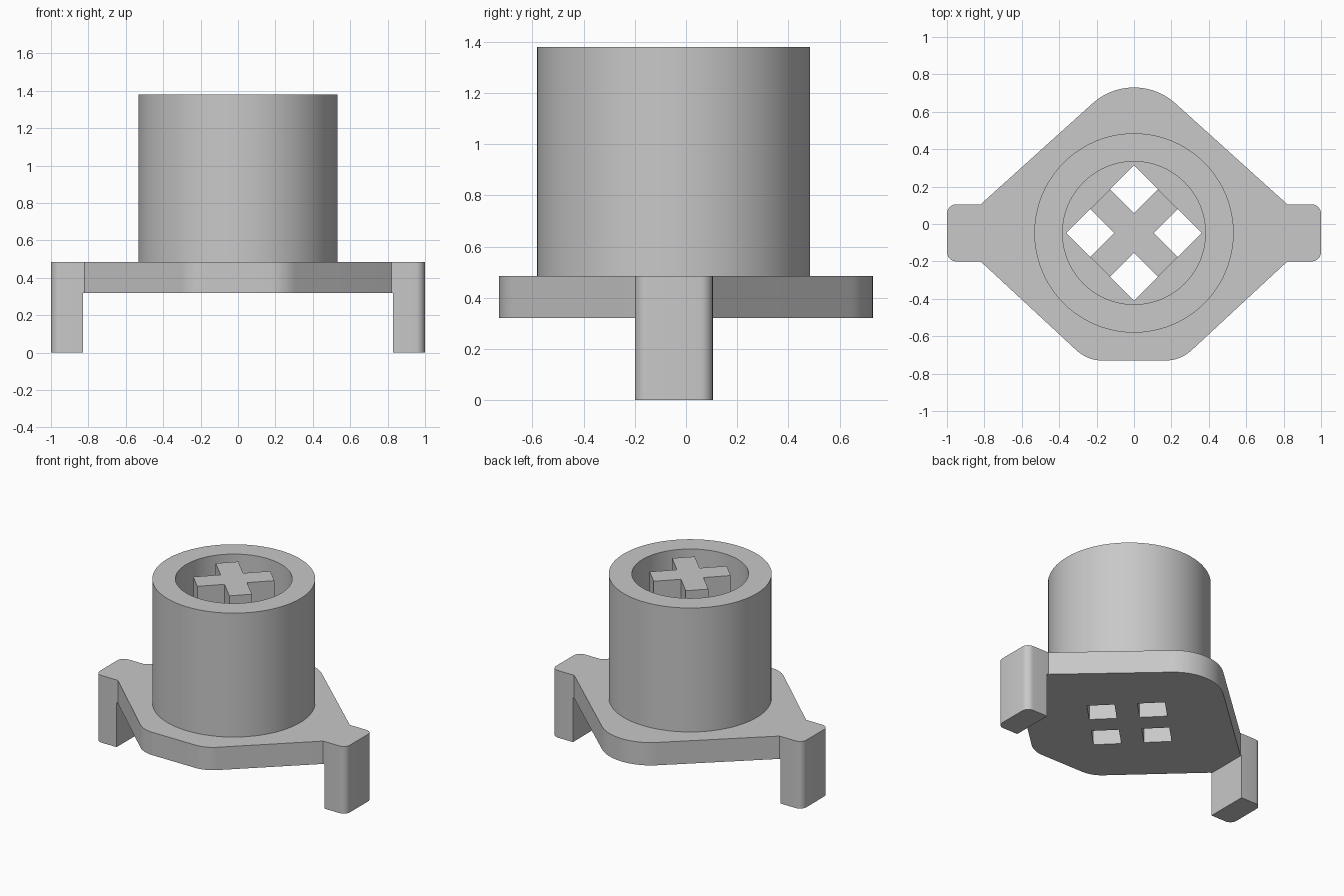
import bpy, bmesh, math

if "Cube" in bpy.data.objects:
    bpy.data.objects.remove(bpy.data.objects["Cube"])

PLATE_LOW, PLATE_TOP, RIM = 0.32, 0.485, 1.38
CY = -0.048                      # y of the collar axis

grey = bpy.data.materials.new("plain grey")
grey.diffuse_color = (0.58, 0.58, 0.58, 1)
grey.use_nodes = True
grey.node_tree.nodes["Principled BSDF"].inputs["Base Color"].default_value = grey.diffuse_color


def arc(cx, cy, r, a0, a1, n):
    angles = [math.radians(a0 + (a1 - a0) * i / n) for i in range(n + 1)]
    return [(cx + r * math.cos(a), cy + r * math.sin(a)) for a in angles]


def mirrored(pts):
    return [(-x, y) for x, y in reversed(pts)]


def turned(pts, angle):
    c, s = math.cos(angle), math.sin(angle)
    return [(c * u - s * v, CY + s * u + c * v) for u, v in pts]


def make(name, bm):
    bmesh.ops.recalc_face_normals(bm, faces=bm.faces)
    mesh = bpy.data.meshes.new(name)
    bm.to_mesh(mesh)
    bm.free()
    mesh.materials.append(grey)
    ob = bpy.data.objects.new(name, mesh)
    bpy.context.collection.objects.link(ob)
    return ob


def prisms(name, outlines, z0, z1, bottom=True):
    bm = bmesh.new()
    for pts in outlines:
        low = [bm.verts.new((x, y, z0)) for x, y in pts]
        top = [bm.verts.new((x, y, z1)) for x, y in pts]
        bm.faces.new(top)
        if bottom:
            bm.faces.new(low[::-1])
        for i in range(len(pts)):
            j = (i + 1) % len(pts)
            bm.faces.new((low[i], low[j], top[j], top[i]))
    return make(name, bm)


def select(ob):
    bpy.ops.object.select_all(action='DESELECT')
    ob.select_set(True)
    bpy.context.view_layer.objects.active = ob


def combine(target, tool, operation):
    mod = target.modifiers.new(operation, 'BOOLEAN')
    mod.operation, mod.solver, mod.object = operation, 'EXACT', tool
    select(target)
    bpy.ops.object.modifier_apply(modifier=mod.name)
    bpy.data.objects.remove(tool)


# Base plate: blunt front, rounded back, a rounded ear on each side
ear = arc(0.95, -0.15, 0.05, -90, 0, 6) + arc(0.95, 0.055, 0.05, 0, 90, 6)
half = (arc(0.17, -0.53, 0.2, -90, -48, 8) + [(0.82, -0.2)] + ear
        + [(0.82, 0.105)] + arc(0, 0.4, 0.33, 48, 90, 12))
plate = prisms("base_plate", [half + mirrored(half)[1:]], PLATE_LOW, PLATE_TOP)

# Legs below the ears
leg = [(0.83, -0.2)] + ear + [(0.83, 0.105)]
combine(plate, prisms("legs", [leg, mirrored(leg)], 0, PLATE_TOP), 'UNION')

# Four square holes between the arms of the cross
A, B = 0.075, 0.256              # arm half width and arm length
square = [(A, A), (B, A), (B, B), (A, B)]
holes = [turned(square, math.pi / 4 + k * math.pi / 2) for k in range(4)]
combine(plate, prisms("hole_cutter", holes, 0.2, 0.6), 'DIFFERENCE')

# Hollow collar
bm = bmesh.new()
N = 80
profile = [(0.533, PLATE_TOP), (0.533, RIM), (0.382, RIM), (0.382, PLATE_TOP)]
rings = [[bm.verts.new((x, y, z)) for x, y in arc(0, CY, r, 0, 360, N)[:-1]]
         for r, z in profile]
for a, b in zip(rings, rings[1:]):
    for i in range(N):
        j = (i + 1) % N
        bm.faces.new((a[i], a[j], b[j], b[i]))
collar = make("collar", bm)

# Cross post inside the collar, level with the rim
arm = [(B, -A), (B, A), (A, A)]
cross_outline = []
for k in range(4):
    cross_outline += turned(arm, math.pi / 4 + k * math.pi / 2)
cross = prisms("cross_post", [cross_outline], PLATE_TOP, RIM, bottom=False)

for ob in (plate, collar, cross):
    select(ob)
    bpy.ops.object.shade_smooth_by_angle(angle=math.radians(30))
